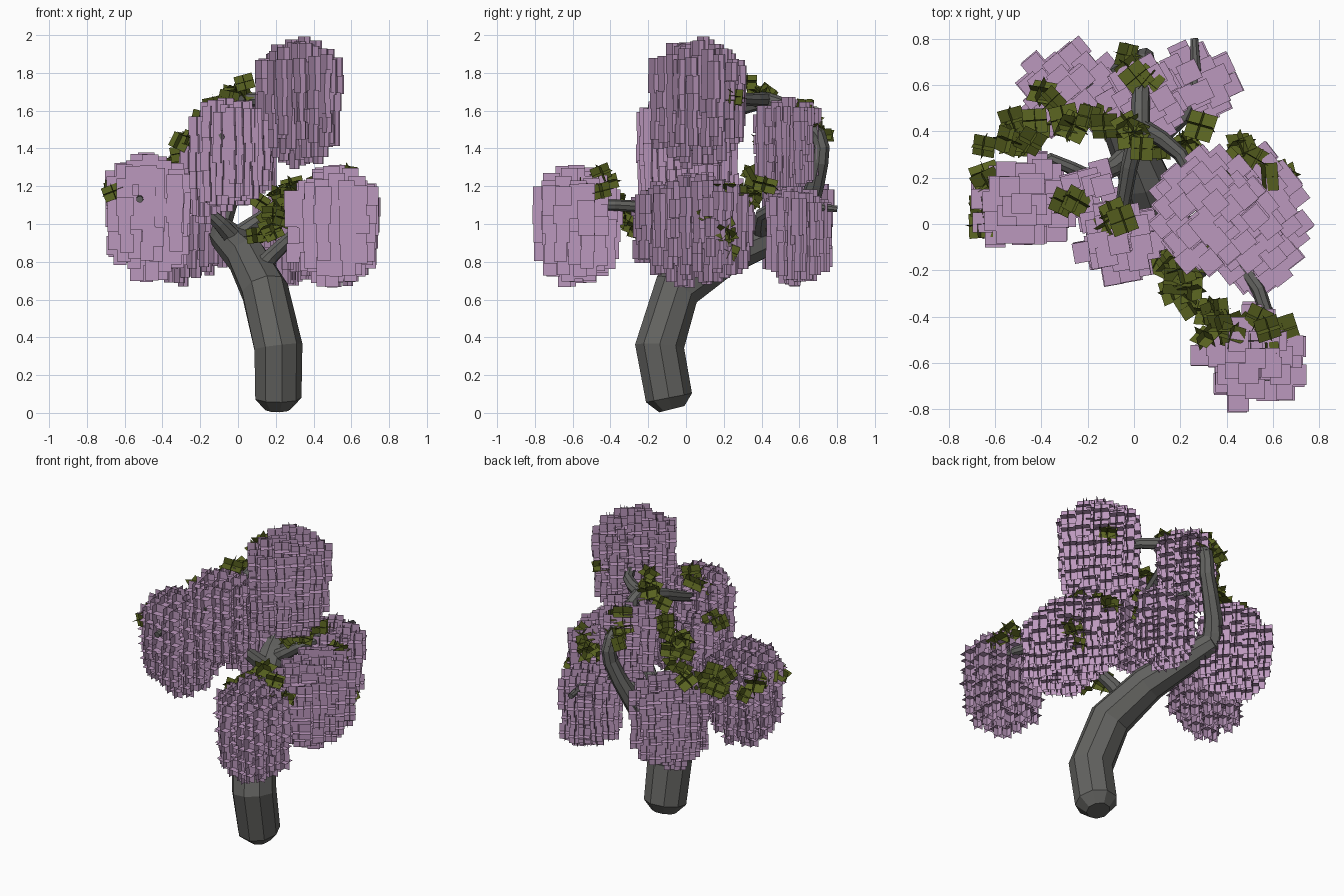
import bpy, bmesh, math, random
from mathutils import Vector, Matrix, Euler

if "Cube" in bpy.data.objects:
    bpy.data.objects.remove(bpy.data.objects["Cube"])

random.seed(7)


def material(name, rgb):
    m = bpy.data.materials.new(name)
    m.diffuse_color = (*rgb, 1)
    m.use_nodes = True
    m.node_tree.nodes["Principled BSDF"].inputs["Base Color"].default_value = m.diffuse_color
    return m


BARK = material("grey bark", (0.125, 0.125, 0.118))
LILAC = material("lilac petals", (0.50, 0.315, 0.51))
GREEN = material("olive leaves", (0.098, 0.122, 0.0144))


def finish(bm, name, mat):
    me = bpy.data.meshes.new(name)
    bm.to_mesh(me)
    bm.free()
    me.materials.append(mat)
    ob = bpy.data.objects.new(name, me)
    bpy.context.collection.objects.link(ob)
    return ob


def smooth_path(pts, steps):
    """Catmull-Rom through (x, y, z, radius) points."""
    P = [Vector(p) for p in pts]
    P = [P[0] * 2 - P[1]] + P + [P[-1] * 2 - P[-2]]
    out = []
    for i in range(1, len(P) - 2):
        a, b, c, d = P[i - 1:i + 3]
        for k in range(steps):
            t = k / steps
            out.append(0.5 * (2 * b + (c - a) * t + (2 * a - 5 * b + 4 * c - d) * t * t
                              + (3 * b - a - 3 * c + d) * t ** 3))
    return out + [P[-2]]


def tube(name, pts, sides=9, steps=2):
    path = smooth_path(pts, steps)
    bm = bmesh.new()
    rings, side = [], Vector((1, 0, 0))
    for i, p in enumerate(path):
        t = (path[min(i + 1, len(path) - 1)] - path[max(i - 1, 0)]).to_3d().normalized()
        side = (side - t * side.dot(t)).normalized()
        up = t.cross(side)
        rings.append([bm.verts.new(p.to_3d() + p[3] * (side * math.cos(a) + up * math.sin(a)))
                      for a in (2 * math.pi * k / sides for k in range(sides))])
    for r, s in zip(rings, rings[1:]):
        for k in range(sides):
            j = (k + 1) % sides
            bm.faces.new((r[k], r[j], s[j], s[k]))
    bm.faces.new(rings[0][::-1])
    bm.faces.new(rings[-1])
    return finish(bm, name, BARK)


def cross_cards(bm, pos, rot, w, h):
    """Three square cards crossing at right angles."""
    x, y, z = Vector((w / 2, 0, 0)), Vector((0, w / 2, 0)), Vector((0, 0, h / 2))
    for a, b in ((x, y), (x, z), (y, z)):
        bm.faces.new([bm.verts.new(pos + rot @ c) for c in (-a - b, a - b, a + b, b - a)])


# Trunk: rounded foot, S-bend, then a long lean to the back
tube("trunk", [(.21, -.075, .02, .07), (.21, -.09, .08, .126), (.21, -.14, .35, .132),
               (.14, -.05, .65, .128), (.05, .19, .82, .11), (-.05, .43, .92, .09),
               (-.11, .61, .98, .07)], sides=9, steps=1)

# Branches
BRANCHES = {
    "back_branch": [(-.11, .58, .97, .072), (-.06, .65, 1.1, .055), (.04, .71, 1.33, .045),
                    (.04, .70, 1.47, .042), (.03, .55, 1.61, .04), (.03, .42, 1.66, .04)],
    "front_upper_branch": [(.03, .44, 1.66, .04), (-.02, .25, 1.6, .037), (-.06, 0, 1.5, .028),
                           (-.09, -.22, 1.46, .018)],
    "top_branch": [(.03, .42, 1.66, .04), (.2, .3, 1.66, .032), (.32, .05, 1.68, .018)],
    "left_branch": [(-.02, .3, .92, .05), (-.18, .2, 1.08, .032), (-.36, .28, 1.13, .028),
                    (-.5, .15, 1.15, .025), (-.52, -.08, 1.13, .018)],
    "right_front_branch": [(.1, .05, .75, .05), (.27, -.02, .92, .036), (.48, -.2, 1.07, .032),
                           (.57, -.38, 1.1, .03), (.58, -.68, 1.1, .018)],
    "back_right_branch": [(-.03, .4, .92, .05), (.15, .4, 1.05, .034), (.26, .55, 1.1, .028),
                          (.26, .8, 1.08, .018)],
    "back_left_branch": [(-.11, .6, .97, .05), (-.25, .55, 1.1, .03), (-.4, .58, 1.15, .018)],
}
for name, pts in BRANCHES.items():
    tube(name, pts, sides=8)

# Blossom clusters: centre x, y, bottom, top, radius x, radius y, card turn in degrees
CLUSTERS = {
    "front_right_blossom": (.505, -.58, .64, 1.32, .25, .24, 0),
    "left_blossom": (-.47, .09, .68, 1.38, .25, .22, 0),
    "front_blossom": (-.05, -.08, 1.03, 1.69, .22, .20, 10),
    "left_middle_blossom": (-.19, .15, .98, 1.52, .15, .15, 15),
    "top_blossom": (.32, .06, 1.27, 2.0, .25, .27, 40),
    "right_blossom": (.52, .04, .65, 1.27, .23, .35, 38),
    "back_right_blossom": (.27, .59, .65, 1.2, .22, .20, 25),
    "back_left_blossom": (-.27, .57, .66, 1.29, .25, .22, 40),
    "back_upper_blossom": (.05, .53, 1.12, 1.70, .20, .20, 30),
}
STEP, CARD, TALL = .064, .088, .10
for name, (cx, cy, lo, hi, rx, ry, turn) in CLUSTERS.items():
    bm = bmesh.new()
    rot = Matrix.Rotation(math.radians(turn), 3, 'Z')
    mid, half = lo + (hi - lo) * .53, (hi - lo - TALL) / 2
    for i in range(-7, 8):
        for j in range(-7, 8):
            off = rot @ Vector((i * STEP, j * STEP, 0))
            off += Vector((random.uniform(-.022, .022), random.uniform(-.022, .022), 0))
            q = math.hypot(off.x / (rx - .035), off.y / (ry - .035))
            if q > 1:
                continue
            # a hanging string of blossoms, shorter towards the rim
            top = mid + half * .94 * (1 - .45 * q * q) - random.uniform(0, .04)
            bottom = mid - half * 1.06 * (1 - .48 * q * q) + random.uniform(0, .05)
            n = max(3, round((top - bottom) / .068))
            for k in range(n):
                z = top + (bottom - top) * k / (n - 1)
                size = CARD * (1 if k < n - 2 else .8)
                wobble = Vector((random.uniform(-.008, .008), random.uniform(-.008, .008), z))
                cross_cards(bm, Vector((cx + off.x, cy + off.y, 0)) + wobble, rot, size, TALL)
    finish(bm, name, LILAC)

# Leaf sprays: (count, start, end, scatter)
SPRAYS = {
    "right_front_leaves": [(10, (.12, -.20, .90), (.34, -.38, 1.14), .08),
                           (8, (.34, -.46, 1.16), (.60, -.46, 1.22), .07),
                           (2, (.68, -.42, 1.2), (.55, -.62, 1.22), .04),
                           (5, (.12, -.1, .95), (.3, -.2, 1.18), .06)],
    "left_leaves": [(6, (-.66, .02, 1.18), (-.66, .28, 1.22), .06),
                    (9, (-.60, .32, 1.2), (-.42, .42, 1.25), .09),
                    (2, (-.30, .06, 1.40), (-.25, .1, 1.46), .03)],
    "back_left_leaves": [(7, (-.34, .42, 1.38), (-.12, .42, 1.62), .06),
                         (2, (-.42, .57, 1.28), (-.36, .54, 1.32), .03)],
    "upper_leaves": [(5, (-.06, .40, 1.66), (.05, .32, 1.72), .05),
                     (6, (.0, .74, 1.42), (.02, .6, 1.66), .06),
                     (3, (-.12, .02, 1.6), (-.04, .03, 1.66), .03),
                     (3, (.38, .28, 1.66), (.42, .2, 1.7), .04)],
    "right_leaves": [(4, (.42, .40, 1.15), (.58, .17, 1.2), .04),
                     (5, (.66, .12, 1.1), (.64, .3, .8), .07),
                     (4, (.12, .3, 1.1), (.3, .42, 1.18), .05)],
}
for name, sprays in SPRAYS.items():
    bm = bmesh.new()
    for count, a, b, s in sprays:
        for k in range(count):
            p = Vector(a).lerp(Vector(b), (k + .5) / count)
            p += Vector([random.uniform(-s, s) for _ in range(3)]) * .8
            rot = Euler((random.uniform(-.6, .6), random.uniform(-.6, .6),
                         random.uniform(0, 3.14))).to_matrix()
            cross_cards(bm, p, rot, random.uniform(.095, .125), .08)
    finish(bm, name, GREEN)
